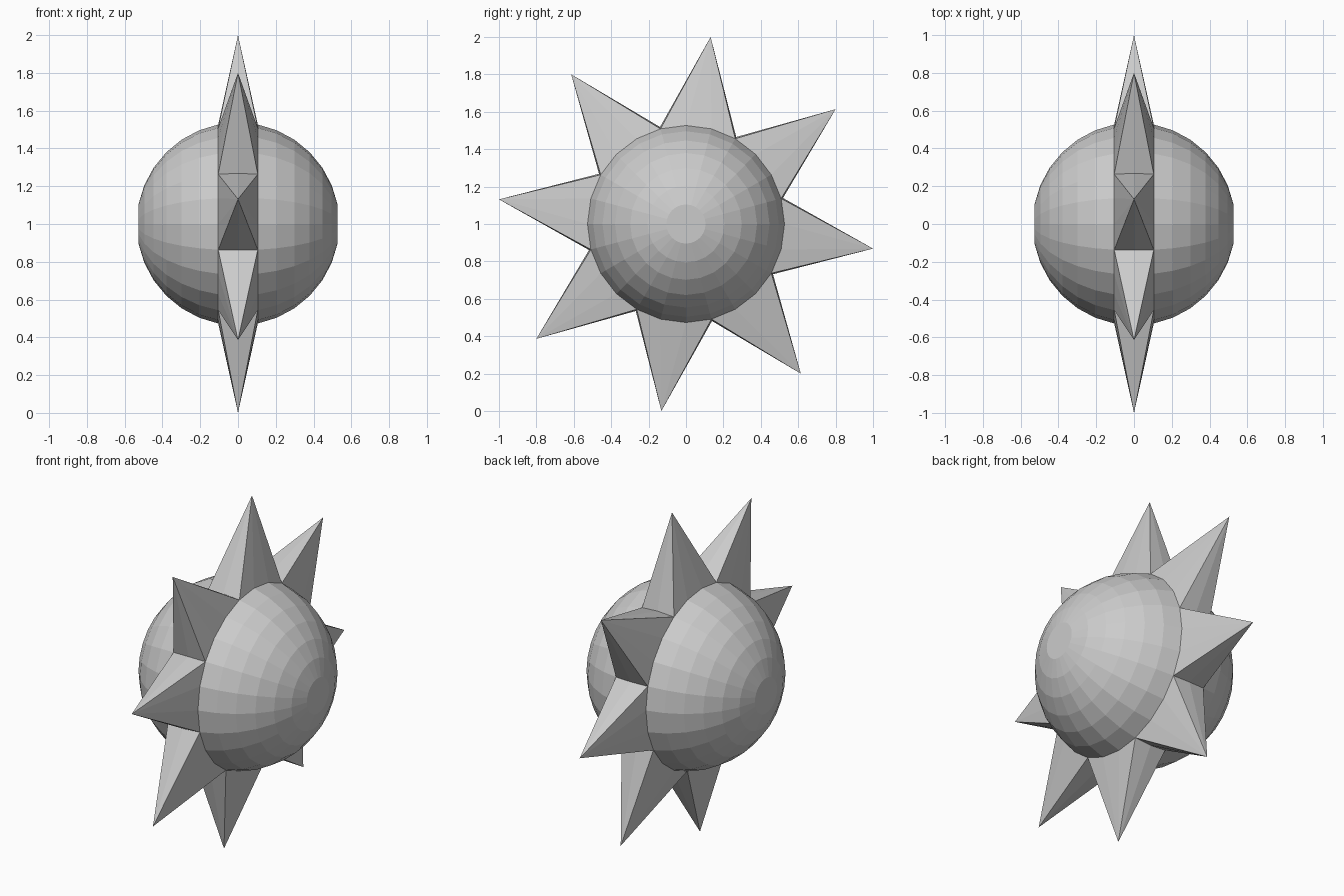
import bpy, bmesh
from math import cos, sin, radians

if "Cube" in bpy.data.objects:
    bpy.data.objects.remove(bpy.data.objects["Cube"])

R, TIP = 0.537, 1.0086      # ball radius, spike tip radius
SEG, STEP = 24, 11.25       # sides around x, latitude step in degrees


def pos(lat, ang, r=R):
    la, a = radians(lat), radians(ang)
    return (r * sin(la), r * cos(la) * cos(a), 1 + r * cos(la) * sin(a))


def finish(name, bm):
    bmesh.ops.recalc_face_normals(bm, faces=bm.faces)
    me = bpy.data.meshes.new(name)
    bm.to_mesh(me)
    bm.free()
    bpy.context.collection.objects.link(bpy.data.objects.new(name, me))


# Two faceted domes with flat caps, either side of the spike ring
for name, side in (("dome_right", 1), ("dome_left", -1)):
    bm = bmesh.new()
    rings = [[bm.verts.new(pos(side * STEP * k, i * 360 / SEG)) for i in range(SEG)]
             for k in range(1, 8)]
    for a, b in zip(rings, rings[1:]):
        for i in range(SEG):
            j = (i + 1) % SEG
            bm.faces.new((a[i], a[j], b[j], b[i]) if side > 0 else (b[i], b[j], a[j], a[i]))
    bm.faces.new(rings[-1] if side > 0 else rings[-1][::-1])
    # open shell: outward winding is set by hand above
    bmesh.ops.recalc_face_normals(bm, faces=bm.faces)
    finish(name, bm)

# Ring of eight spikes, each rising from three ball segments
bm = bmesh.new()
band = {(s, i): bm.verts.new(pos(s * STEP, i * 15)) for s in (-1, 0, 1) for i in range(SEG)
        if s or i % 3 == 1}
for k in range(8):
    first = 1 + 3 * k
    tip = bm.verts.new(pos(0, (first + 1.5) * 15, TIP))
    ids = [(first + n) % SEG for n in range(4)]
    loop = [(-1, i) for i in ids] + [(0, ids[3])] + [(1, i) for i in ids[::-1]] + [(0, ids[0])]
    for a, b in zip(loop, loop[1:] + loop[:1]):
        bm.faces.new((band[a], band[b], tip))
finish("spike_ring", bm)
